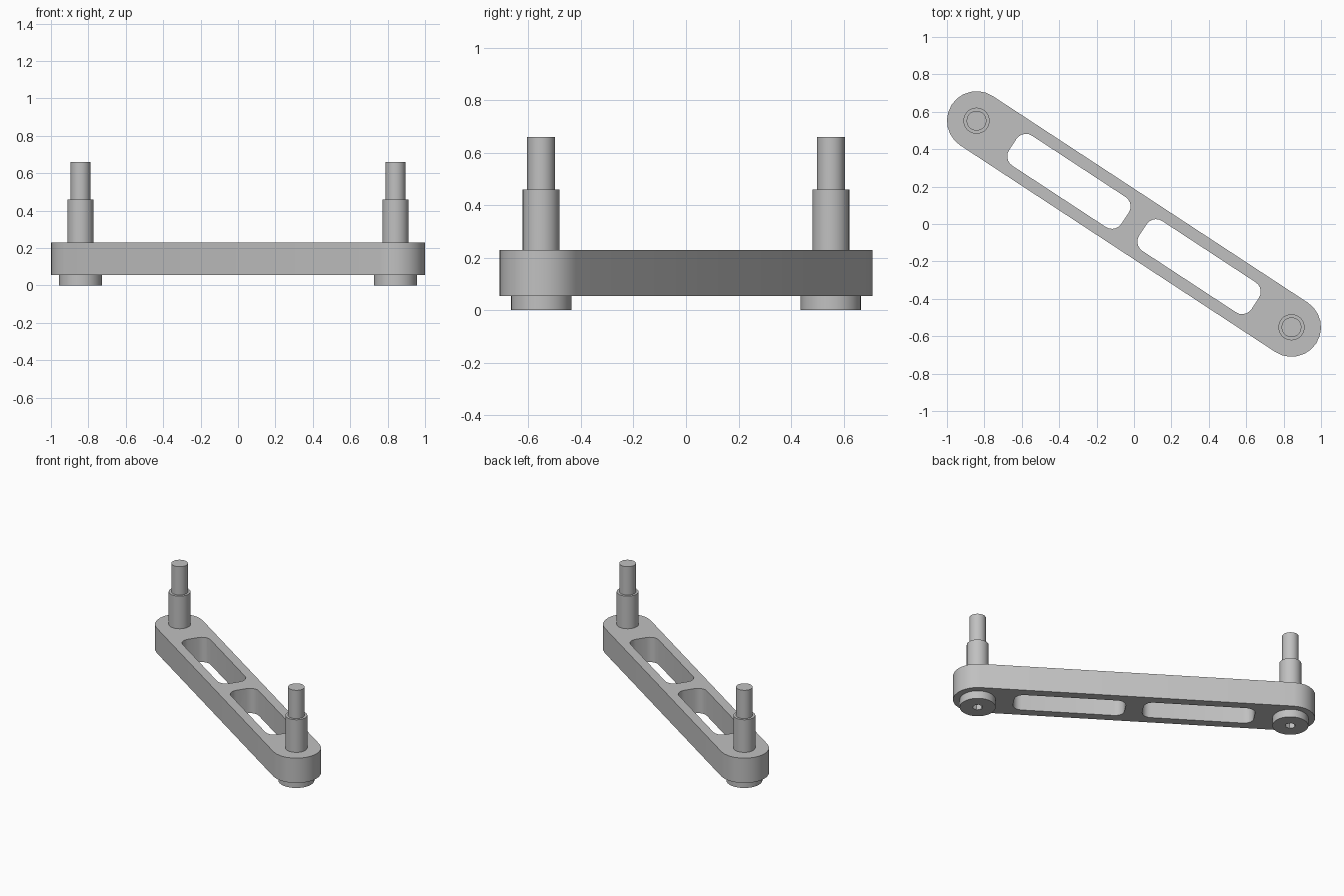
import bpy, bmesh
from math import pi, cos, sin, atan2, radians
from mathutils import Matrix, Vector

cube = bpy.data.objects.get("Cube")
if cube:
    bpy.data.objects.remove(cube, do_unlink=True)

PIN = Vector((0.842, -0.552, 0))      # pin centre at the front end
ANGLE = atan2(PIN.y, PIN.x)
BASE, TOP = 0.055, 0.23               # bottom and top of the plate

steel = bpy.data.materials.new("steel_grey")
steel.use_nodes = True
grey = (0.53, 0.53, 0.53, 1)
steel.diffuse_color = grey
steel.node_tree.nodes["Principled BSDF"].inputs["Base Color"].default_value = grey


def make_object(name, bm, matrix):
    bmesh.ops.recalc_face_normals(bm, faces=bm.faces)
    mesh = bpy.data.meshes.new(name)
    bm.to_mesh(mesh)
    bm.free()
    mesh.materials.append(steel)
    obj = bpy.data.objects.new(name, mesh)
    obj.matrix_world = matrix
    bpy.context.collection.objects.link(obj)
    return obj


def rounded_bar(name, x0, x1, half_width, radius, z0, z1, steps):
    """Upright prism with a rounded rectangle outline, turned along the link."""
    bm = bmesh.new()
    corners = [(x1 - radius, half_width - radius), (x0 + radius, half_width - radius),
               (x0 + radius, radius - half_width), (x1 - radius, radius - half_width)]
    verts = []
    for q, (cx, cy) in enumerate(corners):
        for i in range(steps + 1):
            a = (q + i / steps) * pi / 2
            verts.append(bm.verts.new((cx + radius * cos(a), cy + radius * sin(a), z0)))
    bmesh.ops.remove_doubles(bm, verts=verts, dist=1e-4)
    face = bm.faces.new(list(bm.verts))
    side = bmesh.ops.extrude_face_region(bm, geom=[face], use_keep_orig=True)
    top = [v for v in side["geom"] if isinstance(v, bmesh.types.BMVert)]
    bmesh.ops.translate(bm, verts=top, vec=(0, 0, z1 - z0))
    return make_object(name, bm, Matrix.Rotation(ANGLE, 4, "Z"))


def lathe(name, profile, centre, steps):
    """Turn a radius/height profile about the upright axis."""
    bm = bmesh.new()
    pts = [bm.verts.new((r, 0, z)) for r, z in profile]
    edges = [bm.edges.new(pair) for pair in zip(pts, pts[1:])]
    bmesh.ops.spin(bm, geom=pts + edges, cent=(0, 0, 0), axis=(0, 0, 1),
                   angle=2 * pi, steps=steps, use_duplicate=False)
    bmesh.ops.remove_doubles(bm, verts=bm.verts, dist=1e-4)
    return make_object(name, bm, Matrix.Translation(centre))


def cut(obj, cutter):
    mod = obj.modifiers.new("cut", "BOOLEAN")
    mod.operation, mod.solver, mod.object = "DIFFERENCE", "EXACT", cutter
    bpy.context.view_layer.objects.active = obj
    bpy.ops.object.modifier_apply(modifier=mod.name)
    bpy.data.objects.remove(cutter, do_unlink=True)


def smooth(obj):
    bpy.ops.object.select_all(action="DESELECT")
    obj.select_set(True)
    bpy.context.view_layer.objects.active = obj
    bpy.ops.object.shade_smooth_by_angle(angle=radians(32))


# Link plate with two rounded windows
reach = PIN.length + 0.158
plate = rounded_bar("link_plate", -reach, reach, 0.158, 0.158, BASE, TOP, 6)
for x0, x1 in ((-0.775, -0.057), (0.057, 0.775)):
    cut(plate, rounded_bar("window_cutter", x0, x1, 0.096, 0.06, 0, 0.3, 5))
smooth(plate)

# Stepped pins with a wide head below and a hexagonal socket in it
pin_profile = [(0, 0), (0.115, 0), (0.115, BASE), (0.07, BASE), (0.07, 0.46),
               (0.053, 0.46), (0.053, 0.66), (0, 0.66)]
socket_profile = [(0, -0.05), (0.034, -0.05), (0.034, 0.04), (0, 0.04)]
for name, centre in (("front_pin", PIN), ("back_pin", -PIN)):
    pin = lathe(name, pin_profile, centre, 32)
    cut(pin, lathe("socket_cutter", socket_profile, centre, 6))
    smooth(pin)
